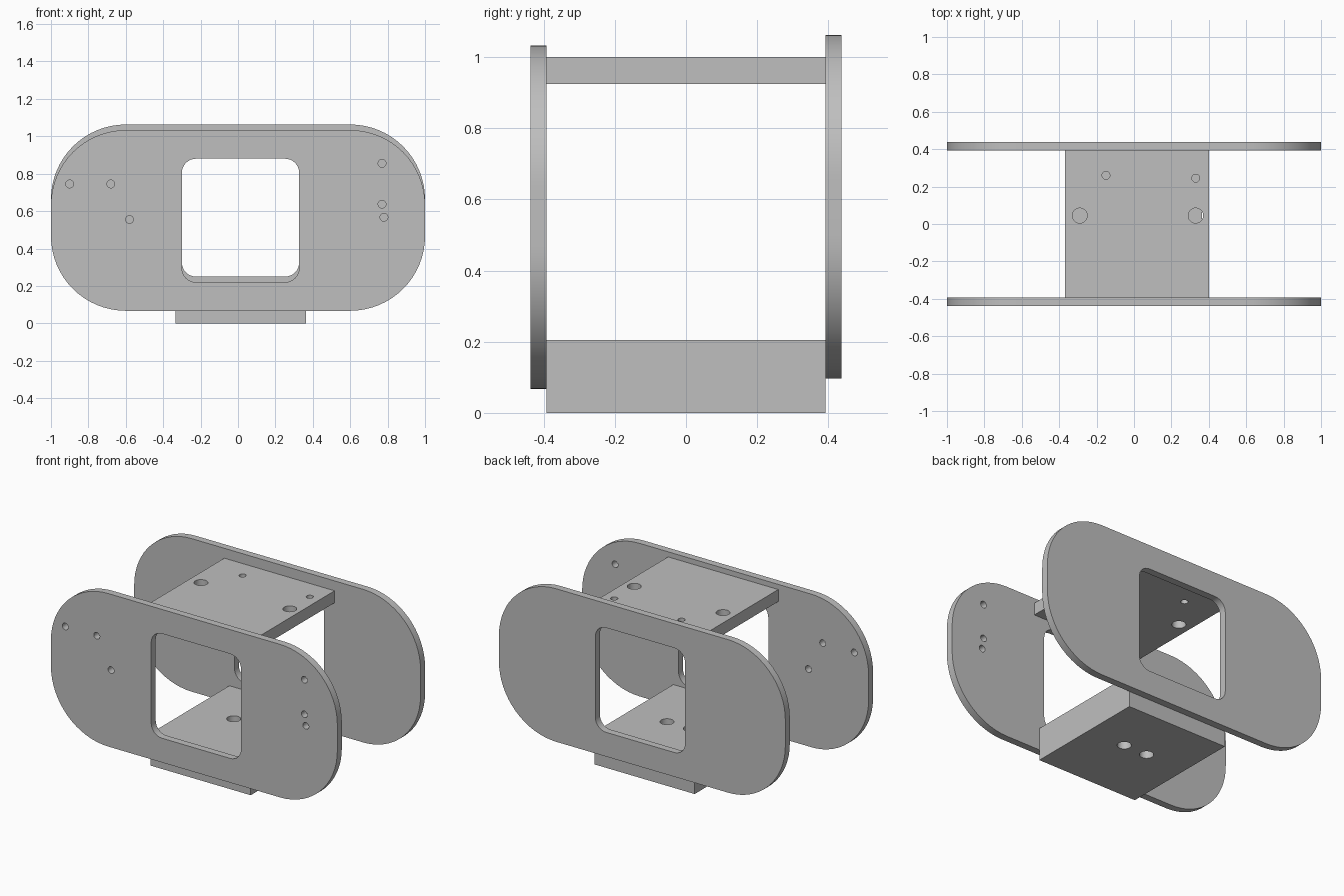
import bpy, bmesh
from math import sin, cos, pi, radians
from mathutils import Matrix

cube = bpy.data.objects.get("Cube")
if cube:
    bpy.data.objects.remove(cube, do_unlink=True)

grey = bpy.data.materials.new("grey")
grey.use_nodes = True
grey.diffuse_color = (0.52, 0.52, 0.52, 1)
grey.node_tree.nodes["Principled BSDF"].inputs["Base Color"].default_value = grey.diffuse_color


def rounded_rect(x0, x1, y0, y1, r=0, steps=16):
    """Outline of a rectangle, with rounded corners when r is given."""
    if not r:
        return [(x1, y1), (x0, y1), (x0, y0), (x1, y0)]
    centres = [(x1 - r, y1 - r), (x0 + r, y1 - r), (x0 + r, y0 + r), (x1 - r, y0 + r)]
    return [(cx + r * cos((q + i / steps) * pi / 2), cy + r * sin((q + i / steps) * pi / 2))
            for q, (cx, cy) in enumerate(centres) for i in range(steps + 1)]


def circle(x, y, r, n=32):
    return [(x + r * cos(2 * pi * i / n), y + r * sin(2 * pi * i / n)) for i in range(n)]


def slab(name, outlines, thickness, matrix):
    """Extrude a filled outline; the outlines after the first become through holes."""
    curve = bpy.data.curves.new(name, "CURVE")
    curve.dimensions = "2D"
    curve.fill_mode = "BOTH"
    curve.extrude = thickness / 2
    for points in outlines:
        spline = curve.splines.new("POLY")
        spline.points.add(len(points) - 1)
        for p, (x, y) in zip(spline.points, points):
            p.co = (x, y, 0, 1)
        spline.use_cyclic_u = True
    obj = bpy.data.objects.new(name, curve)
    bpy.context.collection.objects.link(obj)
    bpy.ops.object.select_all(action="DESELECT")
    obj.select_set(True)
    bpy.context.view_layer.objects.active = obj
    bpy.ops.object.convert(target="MESH")
    obj = bpy.context.object

    bm = bmesh.new()
    bm.from_mesh(obj.data)
    bmesh.ops.remove_doubles(bm, verts=bm.verts, dist=0.0001)
    bmesh.ops.transform(bm, matrix=matrix, verts=bm.verts)
    bmesh.ops.recalc_face_normals(bm, faces=bm.faces)
    bm.to_mesh(obj.data)
    bm.free()
    obj.data.materials.clear()
    obj.data.materials.append(grey)
    bpy.ops.object.shade_smooth_by_angle(angle=radians(30))
    return obj


# Side plates: upright rounded slabs with a window; the back one sits slightly higher
SMALL, LARGE = 0.021, 0.04
plate_holes = [(-0.9, 0.745), (-0.68, 0.745), (-0.58, 0.555),
               (0.77, 0.855), (0.77, 0.637), (0.78, 0.567)]
for name, y, lift, holes in (("front_plate", -0.415, 0, plate_holes),
                             ("back_plate", 0.415, 0.03, [])):
    outlines = [rounded_rect(-1, 1, 0.067, 1.033, 0.4),
                rounded_rect(-0.3, 0.327, 0.22, 0.88, 0.075, 8)]
    outlines += [circle(x, z, SMALL) for x, z in holes]
    slab(name, outlines, 0.045,
         Matrix.Translation((0, y, lift)) @ Matrix.Rotation(pi / 2, 4, "X"))

# Top shelf joining the plates
shelf_holes = [(-0.15, 0.26, SMALL), (0.33, 0.245, SMALL),
               (-0.29, 0.045, LARGE), (0.33, 0.045, LARGE)]
slab("top_shelf", [rounded_rect(-0.37, 0.4, -0.392, 0.392)] + [circle(*h) for h in shelf_holes],
     0.076, Matrix.Translation((0, 0, 0.963)))

# Thick base block with two through holes
slab("base_block", [rounded_rect(-0.335, 0.363, -0.392, 0.392)]
     + [circle(x, 0.04, LARGE) for x in (-0.058, 0.105)],
     0.205, Matrix.Translation((0, 0, 0.1025)))
